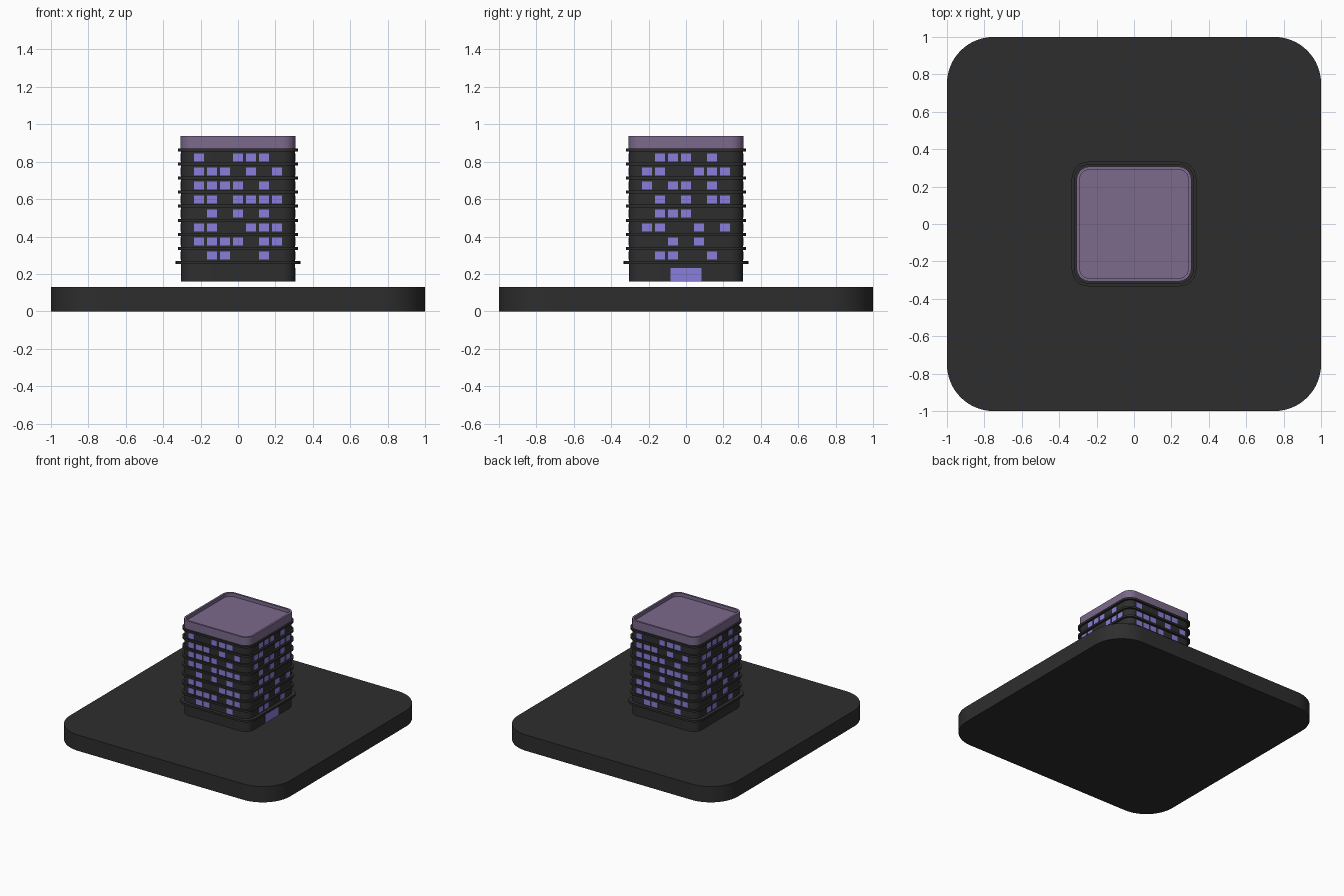
import bpy, bmesh, math
from mathutils import Matrix, Vector

if "Cube" in bpy.data.objects:
    bpy.data.objects.remove(bpy.data.objects["Cube"])


def material(name, rgb):
    m = bpy.data.materials.new(name)
    m.diffuse_color = (*rgb, 1)
    m.use_nodes = True
    m.node_tree.nodes["Principled BSDF"].inputs["Base Color"].default_value = m.diffuse_color
    return m


DARK = material("charcoal", (0.027, 0.027, 0.027))
ROOF = material("dusty purple", (0.20, 0.143, 0.262))
LIT = material("lit violet", (0.25, 0.21, 0.70))


def outline(half, radius, z, steps):
    """Rounded square ring of points, counter-clockwise."""
    pts = []
    c = half - radius
    for q, (sx, sy) in enumerate(((1, 1), (-1, 1), (-1, -1), (1, -1))):
        for i in range(steps + 1):
            a = math.pi / 2 * (q + i / steps)
            pts.append((sx * c + radius * math.cos(a), sy * c + radius * math.sin(a), z))
    return pts


def finish(bm, name, mat, smooth=True):
    mesh = bpy.data.meshes.new(name)
    bm.to_mesh(mesh)
    bm.free()
    mesh.materials.append(mat)
    ob = bpy.data.objects.new(name, mesh)
    bpy.context.collection.objects.link(ob)
    if smooth:
        bpy.ops.object.select_all(action='DESELECT')
        ob.select_set(True)
        bpy.context.view_layer.objects.active = ob
        bpy.ops.object.shade_smooth_by_angle(angle=math.radians(30))
    return ob


def loft(name, rings, mat, steps=8):
    """Closed solid through (half width, corner radius, z) rings."""
    bm = bmesh.new()
    loops = [[bm.verts.new(p) for p in outline(h, r, z, steps)] for h, r, z in rings]
    n = len(loops[0])
    bm.faces.new(loops[0][::-1])
    for a, b in zip(loops, loops[1:]):
        for i in range(n):
            j = (i + 1) % n
            bm.faces.new((a[i], a[j], b[j], b[i]))
    bm.faces.new(loops[-1])
    return finish(bm, name, mat)


def slab(name, half, radius, z0, z1, mat, steps=8):
    return loft(name, [(half, radius, z0), (half, radius, z1)], mat, steps)


def add_plate(bm, u, z, w, h, turn):
    """Thin plate on the wall reached by turning the front wall."""
    m = (Matrix.Rotation(turn, 4, 'Z') @ Matrix.Translation(Vector((u, -0.304, z)))
         @ Matrix.Diagonal((w, 0.008, h, 1)))
    bmesh.ops.create_cube(bm, size=1, matrix=m)


# Ground slab and tower body (the tower hovers just above the slab)
slab("ground_slab", 1.0, 0.25, 0, 0.13, DARK, 16)
slab("tower_body", 0.305, 0.07, 0.16, 0.868, DARK)

# Ledges: one wide canopy, then one per floor
slab("canopy_ledge", 0.333, 0.09, 0.253, 0.269, DARK)
for k in range(1, 9):
    z = 0.262 + 0.075 * k
    slab(f"floor_ledge_{k}", 0.32, 0.08, z - 0.008, z + 0.008, DARK)

# Roof cap with parapet
loft("roof_cap", [(0.307, 0.07, 0.866), (0.307, 0.07, 0.938),
                  (0.291, 0.055, 0.938), (0.291, 0.055, 0.91)], ROOF)

# Lit windows, rows from top to bottom; opposite walls share a pattern
FRONT = "1001110 1110101 1111010 1101111 0101010 1100111 1111011 0110010".split()
SIDE = "0111010 1100111 1011010 0101011 0111000 1100101 0010100 0110010".split()
for i, wall in enumerate(("front", "right", "back", "left")):
    bm = bmesh.new()
    for row, bits in enumerate(SIDE if i % 2 else FRONT):
        for col, bit in enumerate(bits):
            if bit == "1":
                add_plate(bm, (col - 3) * 0.0695, 0.823 - 0.075 * row,
                          0.053, 0.043, i * math.pi / 2)
    finish(bm, f"{wall}_windows", LIT, False)

# Entrance on the right wall
bm = bmesh.new()
for s in (-1, 1):
    add_plate(bm, s * 0.0425, 0.196, 0.083, 0.071, math.pi / 2)
finish(bm, "entrance_doors", LIT, False)
